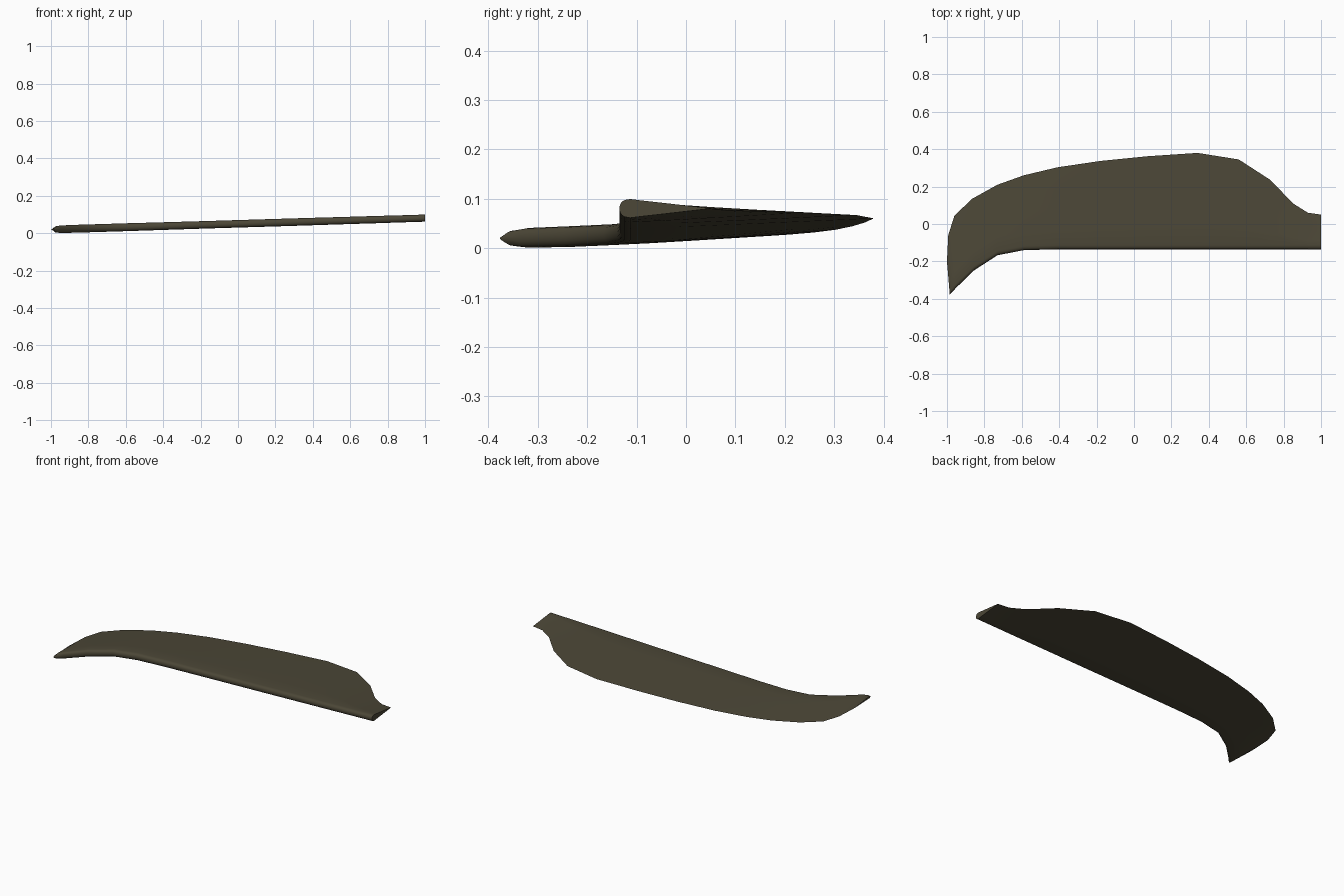
import bpy, bmesh, math

if "Cube" in bpy.data.objects:
    bpy.data.objects.remove(bpy.data.objects["Cube"])

# Stations from root to tip: leading edge x, y, trailing edge x, y, half thickness
stations = [
    (1.00, -.135, 1.00, .050, .019),
    (.93, -.135, .93, .060, .019),
    (.85, -.135, .85, .110, .019),
    (.73, -.135, .73, .235, .0195),
    (.56, -.135, .56, .345, .0195),
    (.34, -.135, .34, .380, .020),
    (.07, -.135, .07, .362, .020),
    (-.18, -.135, -.18, .337, .020),
    (-.41, -.135, -.41, .303, .0205),
    (-.59, -.140, -.59, .260, .021),
    (-.73, -.167, -.73, .210, .021),
    (-.855, -.248, -.865, .135, .021),
    (-.950, -.340, -.960, .045, .020),
    (-.975, -.367, -.993, -.060, .016),
    (-.985, -.377, -1.0, -.200, .006),
]

# Blunt rounded nose: distance behind leading edge, share of half thickness
nose = [(.0015, .4), (.005, .7), (.011, .9), (.022, 1.0)]
taper = [(.25, .84), (.5, .57), (.75, .29), (.92, .10)]


def section(bm, lx, ly, tx, ty, h):
    """Closed aerofoil loop between a leading and a trailing edge point."""
    chord = math.hypot(tx - lx, ty - ly)
    upper = [(d / chord, k) for d, k in nose] + taper
    loop = [(0, 0)] + upper + [(1, 0)] + [(u, -k) for u, k in reversed(upper)]
    verts = []
    for u, k in loop:
        x = lx + (tx - lx) * u
        y = ly + (ty - ly) * u
        verts.append(bm.verts.new((x, y, .0505 + .0305 * x + k * h)))
    return verts


# Blade skin lofted through the sections
bm = bmesh.new()
loops = [section(bm, *s) for s in stations]
for a, b in zip(loops, loops[1:]):
    n = len(a)
    for i in range(n):
        j = (i + 1) % n
        bm.faces.new((a[i], a[j], b[j], b[i]))
# End caps
bm.faces.new(loops[0])
bm.faces.new(loops[-1])
bmesh.ops.recalc_face_normals(bm, faces=bm.faces)

# Rest on the ground plane
low = min(v.co.z for v in bm.verts)
for v in bm.verts:
    v.co.z -= low - .001

mesh = bpy.data.meshes.new("rotor_blade")
bm.to_mesh(mesh)
bm.free()
blade = bpy.data.objects.new("rotor_blade", mesh)
bpy.context.collection.objects.link(blade)

olive = bpy.data.materials.new("dark olive")
olive.diffuse_color = (.072, .063, .038, 1)
olive.use_nodes = True
olive.node_tree.nodes["Principled BSDF"].inputs["Base Color"].default_value = olive.diffuse_color
mesh.materials.append(olive)

bpy.context.view_layer.objects.active = blade
blade.select_set(True)
bpy.ops.object.shade_smooth_by_angle(angle=math.radians(40))
